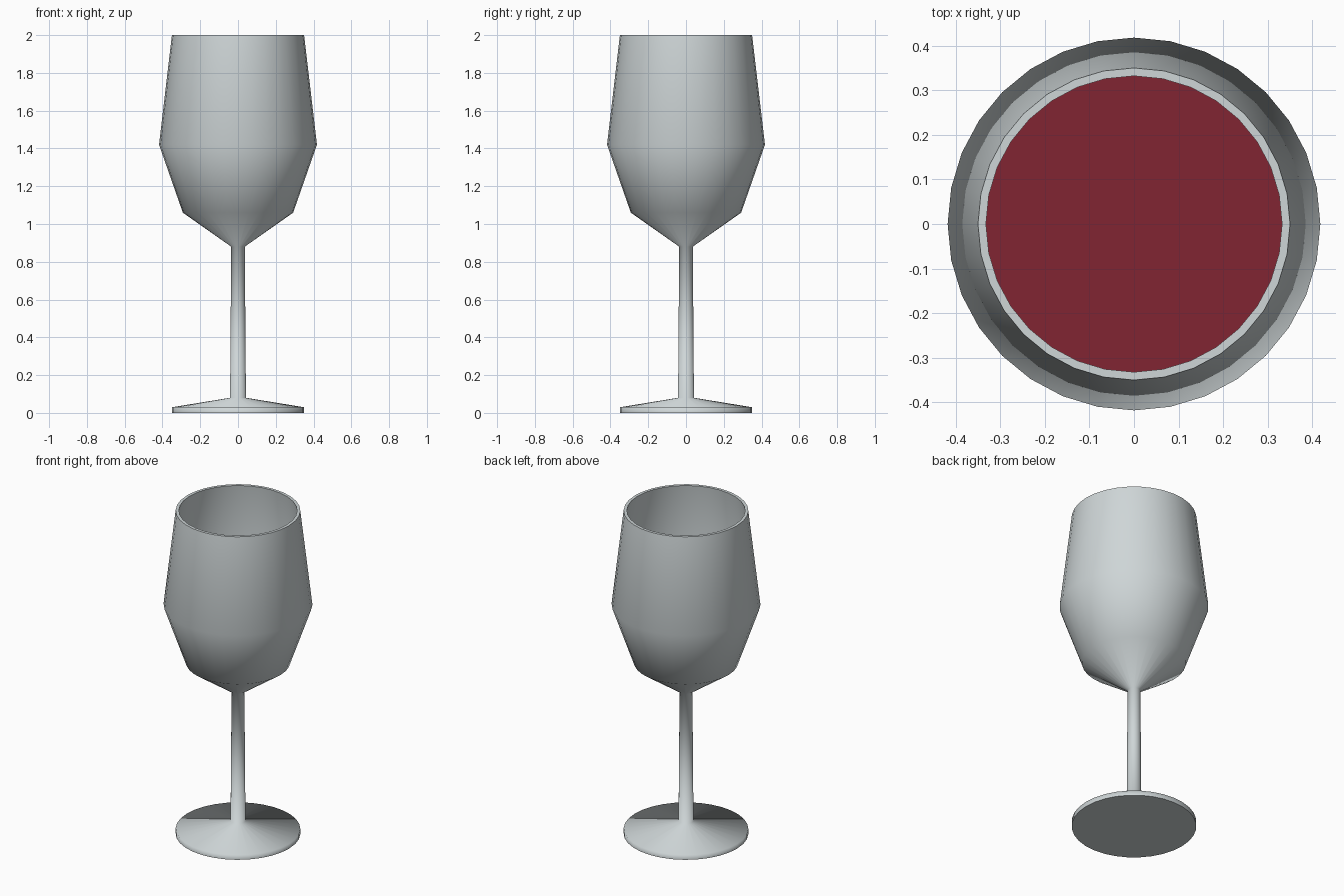
import bpy, bmesh, math

if "Cube" in bpy.data.objects:
    bpy.data.objects.remove(bpy.data.objects["Cube"])

SIDES = 32


def material(name, color):
    m = bpy.data.materials.new(name)
    m.diffuse_color = (*color, 1)
    m.use_nodes = True
    m.node_tree.nodes["Principled BSDF"].inputs["Base Color"].default_value = m.diffuse_color
    return m


def lathe(name, profile, mat):
    """Revolve (radius, z) points about z; radius 0 makes a pole."""
    bm = bmesh.new()
    rings = []
    for r, z in profile:
        if r == 0:
            rings.append([bm.verts.new((0, 0, z))] * SIDES)
        else:
            rings.append([bm.verts.new((r * math.cos(2 * math.pi * i / SIDES),
                                        r * math.sin(2 * math.pi * i / SIDES), z))
                          for i in range(SIDES)])
    for a, b in zip(rings, rings[1:]):
        for i in range(SIDES):
            j = (i + 1) % SIDES
            corners = list(dict.fromkeys((a[i], a[j], b[j], b[i])))
            bm.faces.new(corners).smooth = True
    bmesh.ops.recalc_face_normals(bm, faces=bm.faces)
    # flat discs at top or bottom stay flat shaded with a crisp edge
    for f in bm.faces:
        if abs(f.normal.z) > 0.999:
            f.smooth = False
            for e in f.edges:
                e.smooth = False
    mesh = bpy.data.meshes.new(name)
    bm.to_mesh(mesh)
    bm.free()
    mesh.materials.append(mat)
    obj = bpy.data.objects.new(name, mesh)
    bpy.context.collection.objects.link(obj)
    return obj


glass = material("pale_glass", (0.62, 0.67, 0.68))
wine = material("red_wine", (0.22, 0.018, 0.032))

# Foot, stem and hollow bowl in one turned profile
lathe("wine_glass", [
    (0, 0), (0.35, 0), (0.35, 0.03), (0.042, 0.08), (0.036, 0.88),
    (0.292, 1.06), (0.418, 1.42), (0.35, 2.0),
    (0.332, 2.0), (0.40, 1.42), (0.276, 1.07), (0, 0.91),
], glass)

# Wine filling the lower bowl, just inside the glass wall
lathe("wine", [
    (0, 0.915), (0.273, 1.075), (0.396, 1.42), (0, 1.42),
], wine)
